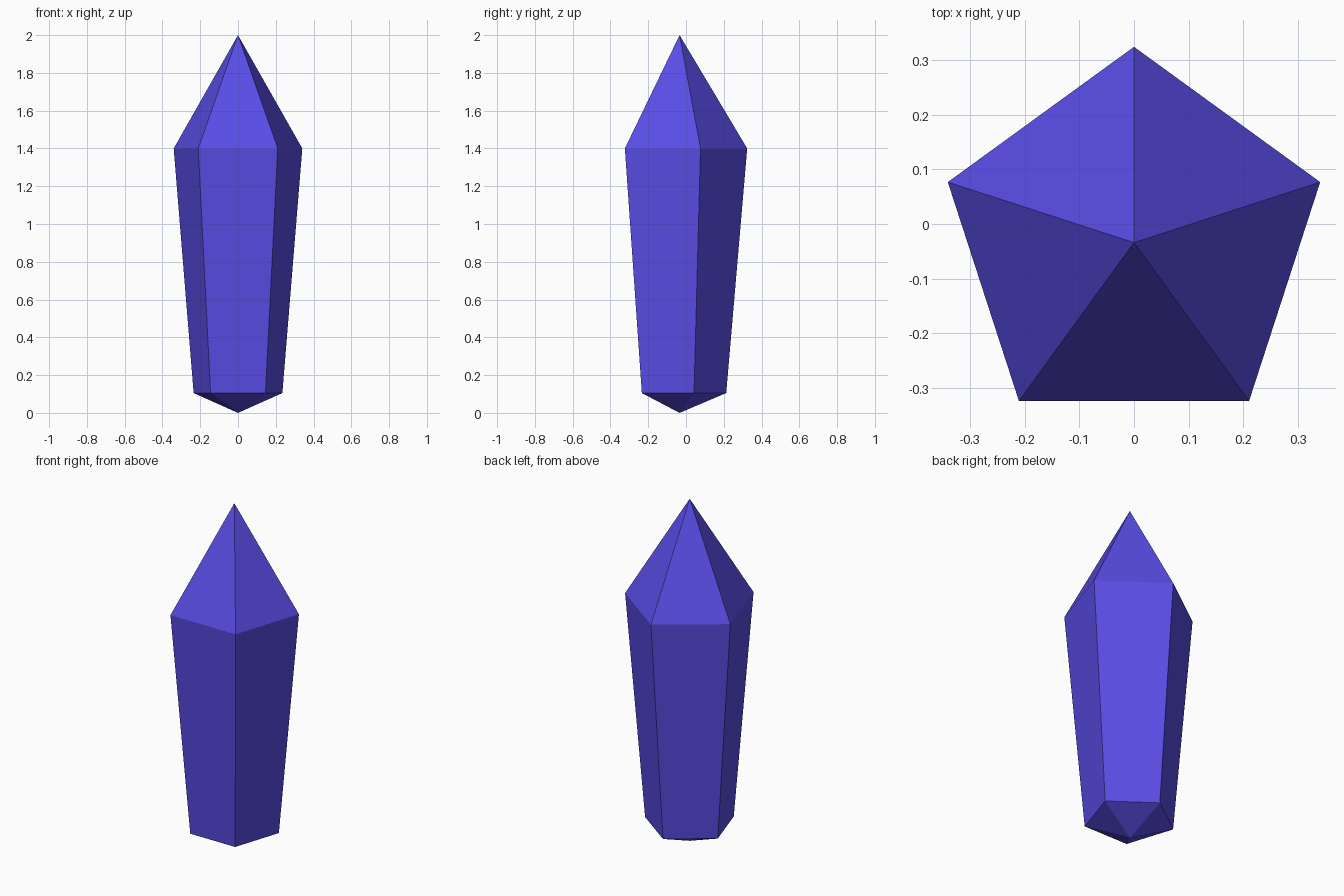
import bpy, bmesh, math

if "Cube" in bpy.data.objects:
    bpy.data.objects.remove(bpy.data.objects["Cube"])

SIDES = 5
CENTRE_Y = -0.034


def ring(bm, radius, z):
    """Pentagon ring with one corner pointing to the back (+y)."""
    verts = []
    for i in range(SIDES):
        a = math.pi / 2 + 2 * math.pi * i / SIDES
        verts.append(bm.verts.new((radius * math.cos(a),
                                   CENTRE_Y + radius * math.sin(a), z)))
    return verts


bm = bmesh.new()

# Shaft rings and the two tips
low = ring(bm, 0.247, 0.105)
high = ring(bm, 0.358, 1.4)
base_tip = bm.verts.new((0, CENTRE_Y, 0))
top_tip = bm.verts.new((0, CENTRE_Y, 2))

# Facets: base point, tapered shaft, crown
for i in range(SIDES):
    j = (i + 1) % SIDES
    bm.faces.new((base_tip, low[j], low[i]))
    bm.faces.new((low[i], low[j], high[j], high[i]))
    bm.faces.new((high[i], high[j], top_tip))
bmesh.ops.recalc_face_normals(bm, faces=bm.faces[:])

mesh = bpy.data.meshes.new("crystal")
bm.to_mesh(mesh)
bm.free()
crystal = bpy.data.objects.new("crystal", mesh)
bpy.context.collection.objects.link(crystal)

# Violet-blue colour
mat = bpy.data.materials.new("violet_blue")
mat.diffuse_color = (0.10, 0.073, 0.787, 1)
mat.use_nodes = True
mat.node_tree.nodes["Principled BSDF"].inputs["Base Color"].default_value = mat.diffuse_color
mesh.materials.append(mat)
